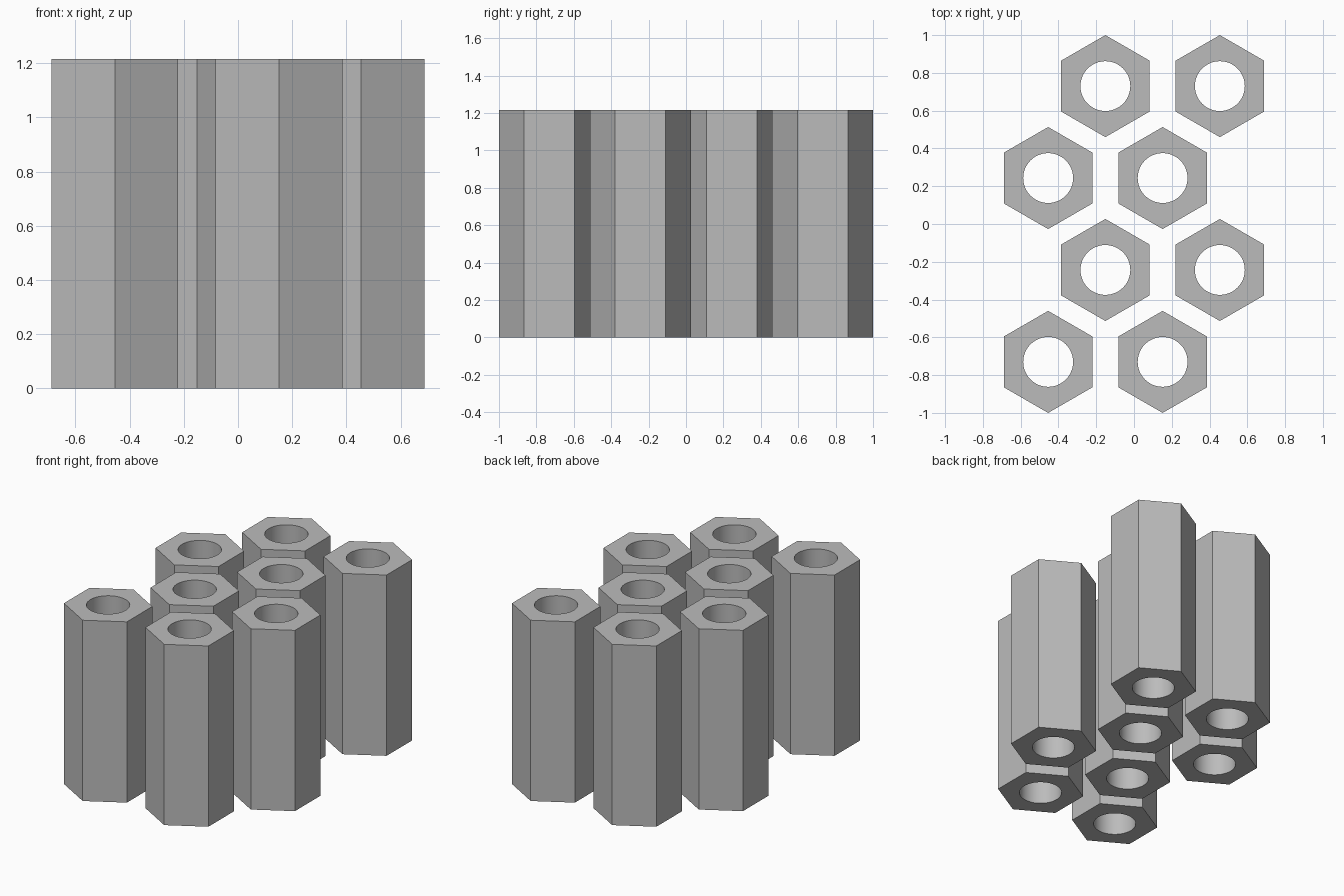
import bpy, bmesh
from math import sin, cos, pi, radians

cube = bpy.data.objects.get("Cube")
if cube:
    bpy.data.objects.remove(cube, do_unlink=True)

HEX_R, HOLE_R, HEIGHT = 0.27, 0.132, 1.215
STEP_X, STEP_Y = 0.606, 0.4867
ARC = 8  # hole segments per hexagon side

# Plain grey material
grey = bpy.data.materials.new("grey")
grey.use_nodes = True
colour = (0.5, 0.5, 0.5, 1)
grey.diffuse_color = colour
grey.node_tree.nodes["Principled BSDF"].inputs["Base Color"].default_value = colour


def ring(bm, radius, count):
    angles = [pi / 2 + 2 * pi * i / count for i in range(count)]
    return [bm.verts.new((radius * cos(a), radius * sin(a), 0)) for a in angles]


def hex_tube_mesh():
    """Hexagonal prism with a round through hole, points facing front and back."""
    bm = bmesh.new()
    outer = ring(bm, HEX_R, 6)
    inner = ring(bm, HOLE_R, 6 * ARC)
    base = []
    for i in range(6):
        arc = [inner[(i * ARC + k) % len(inner)] for k in range(ARC, -1, -1)]
        base.append(bm.faces.new([outer[i], outer[(i + 1) % 6]] + arc))
    top = bmesh.ops.extrude_face_region(bm, geom=base, use_keep_orig=True)["geom"]
    top_verts = [v for v in top if isinstance(v, bmesh.types.BMVert)]
    bmesh.ops.translate(bm, verts=top_verts, vec=(0, 0, HEIGHT))
    bmesh.ops.recalc_face_normals(bm, faces=bm.faces)
    mesh = bpy.data.meshes.new("hex_tube")
    bm.to_mesh(mesh)
    bm.free()
    mesh.materials.append(grey)
    return mesh


# Staggered rows of two tubes, front to back
tube = hex_tube_mesh()
for row in range(4):
    shift = STEP_X / 4 * (1 if row % 2 else -1)
    for col, name in enumerate(("right", "left")):
        obj = bpy.data.objects.new(f"hex_tube_row_{row + 1}_{name}", tube)
        obj.location = ((col - 0.5) * STEP_X + shift, (row - 1.5) * STEP_Y, 0)
        bpy.context.collection.objects.link(obj)

# Smooth bore, sharp hexagon edges (the mesh is shared by all tubes)
bpy.ops.object.select_all(action="DESELECT")
obj.select_set(True)
bpy.context.view_layer.objects.active = obj
bpy.ops.object.shade_smooth_by_angle(angle=radians(30))
